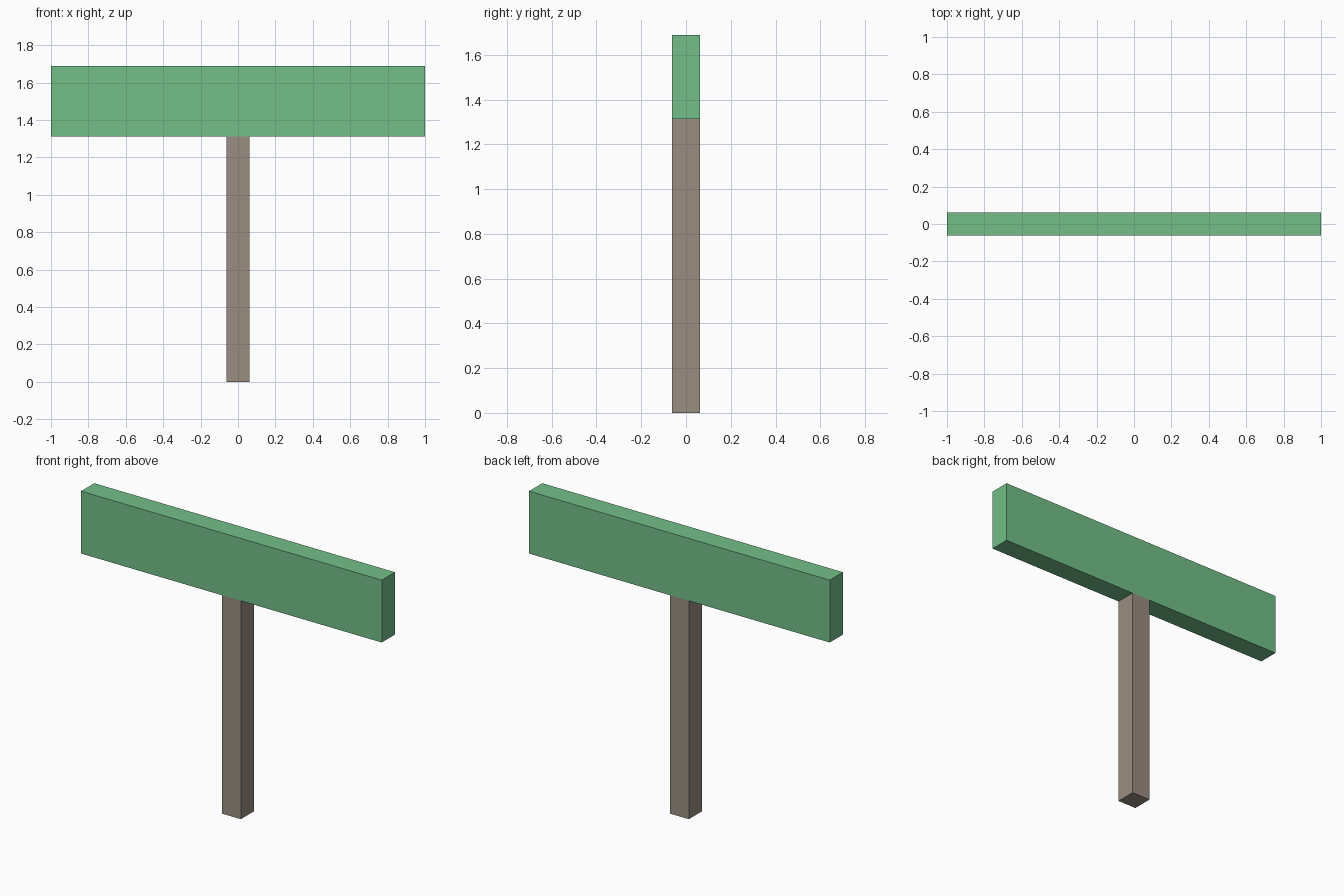
import bpy

if "Cube" in bpy.data.objects:
    bpy.data.objects.remove(bpy.data.objects["Cube"])


def material(name, color):
    mat = bpy.data.materials.new(name)
    mat.diffuse_color = color
    mat.use_nodes = True
    mat.node_tree.nodes["Principled BSDF"].inputs["Base Color"].default_value = mat.diffuse_color
    return mat


def box(name, size, z_bottom, mat):
    """Box centred on x and y, resting on z_bottom."""
    bpy.ops.mesh.primitive_cube_add(size=1, location=(0, 0, z_bottom + size[2] / 2))
    obj = bpy.context.object
    obj.name = name
    obj.scale = size
    bpy.ops.object.transform_apply(location=False, rotation=False, scale=True)
    obj.data.materials.append(mat)
    return obj


THICKNESS = 0.125
POST_HEIGHT = 1.3125

# Square post
box("post", (THICKNESS, THICKNESS, POST_HEIGHT), 0,
    material("post_brown", (0.32, 0.27, 0.22, 1)))

# Sign board on top of the post, flush with its front and back
box("sign_board", (2.0, THICKNESS, 0.375), POST_HEIGHT,
    material("board_green", (0.17, 0.52, 0.25, 1)))
